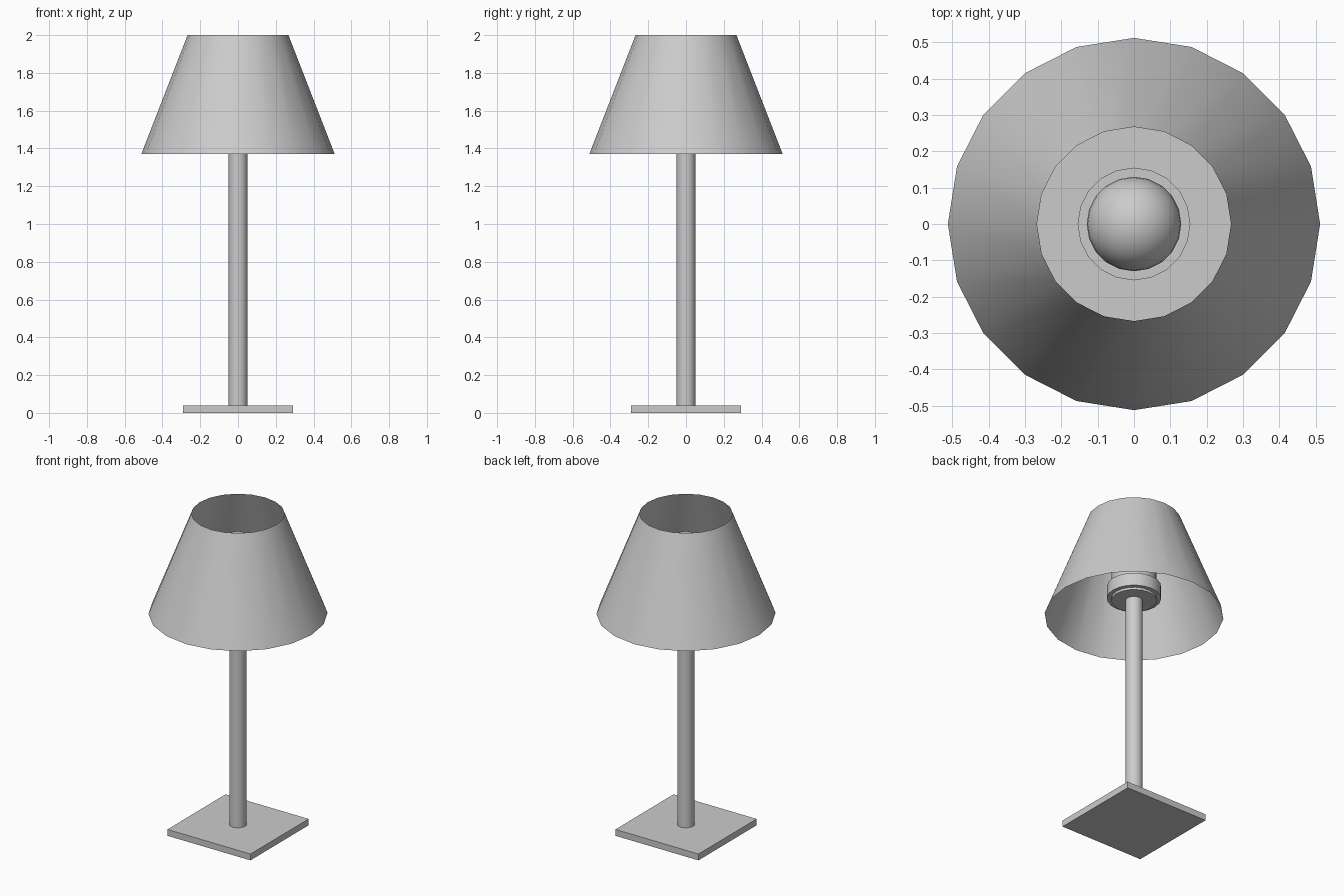
import bpy
from math import sin, cos, pi, radians

if "Cube" in bpy.data.objects:
    bpy.data.objects.remove(bpy.data.objects["Cube"])

SIDES = 20


def lathe(name, profile):
    """Revolve (radius, z) points about z; radius 0 makes a pole."""
    verts, faces, rings = [], [], []
    for r, z in profile:
        n = SIDES if r > 0 else 1
        rings.append([len(verts) + i for i in range(n)])
        verts += [(r * sin(2 * pi * i / SIDES), r * cos(2 * pi * i / SIDES), z) for i in range(n)]
    for a, b in zip(rings, rings[1:]):
        for i in range(SIDES):
            j = (i + 1) % SIDES
            quad = [a[j % len(a)], a[i % len(a)], b[i % len(b)], b[j % len(b)]]
            faces.append(list(dict.fromkeys(quad)))
    mesh = bpy.data.meshes.new(name)
    mesh.from_pydata(verts, [], faces)
    obj = bpy.data.objects.new(name, mesh)
    bpy.context.collection.objects.link(obj)
    bpy.ops.object.select_all(action='DESELECT')
    obj.select_set(True)
    bpy.context.view_layer.objects.active = obj
    bpy.ops.object.shade_smooth_by_angle(angle=radians(35))
    return obj


# Square base plate
bpy.ops.mesh.primitive_cube_add(size=1, location=(0, 0, 0.02))
base = bpy.context.object
base.name = "base"
base.scale = (0.58, 0.58, 0.04)

# Stem
lathe("stem", [(0, 0.04), (0.05, 0.04), (0.05, 1.47), (0, 1.47)])

# Bulb socket with a wider collar
lathe("socket", [(0, 1.47), (0.13, 1.47), (0.13, 1.485), (0.155, 1.485),
                 (0.155, 1.565), (0.13, 1.565)])

# Bulb: straight neck and rounded top
dome = [(0.13 * cos(i * pi / 16), 1.745 + 0.13 * sin(i * pi / 16)) for i in range(8)]
lathe("bulb", [(0.13, 1.565)] + dome + [(0, 1.875)])

# Open conical shade, a single thin surface
lathe("shade", [(0.512, 1.37), (0.267, 2.0)])
